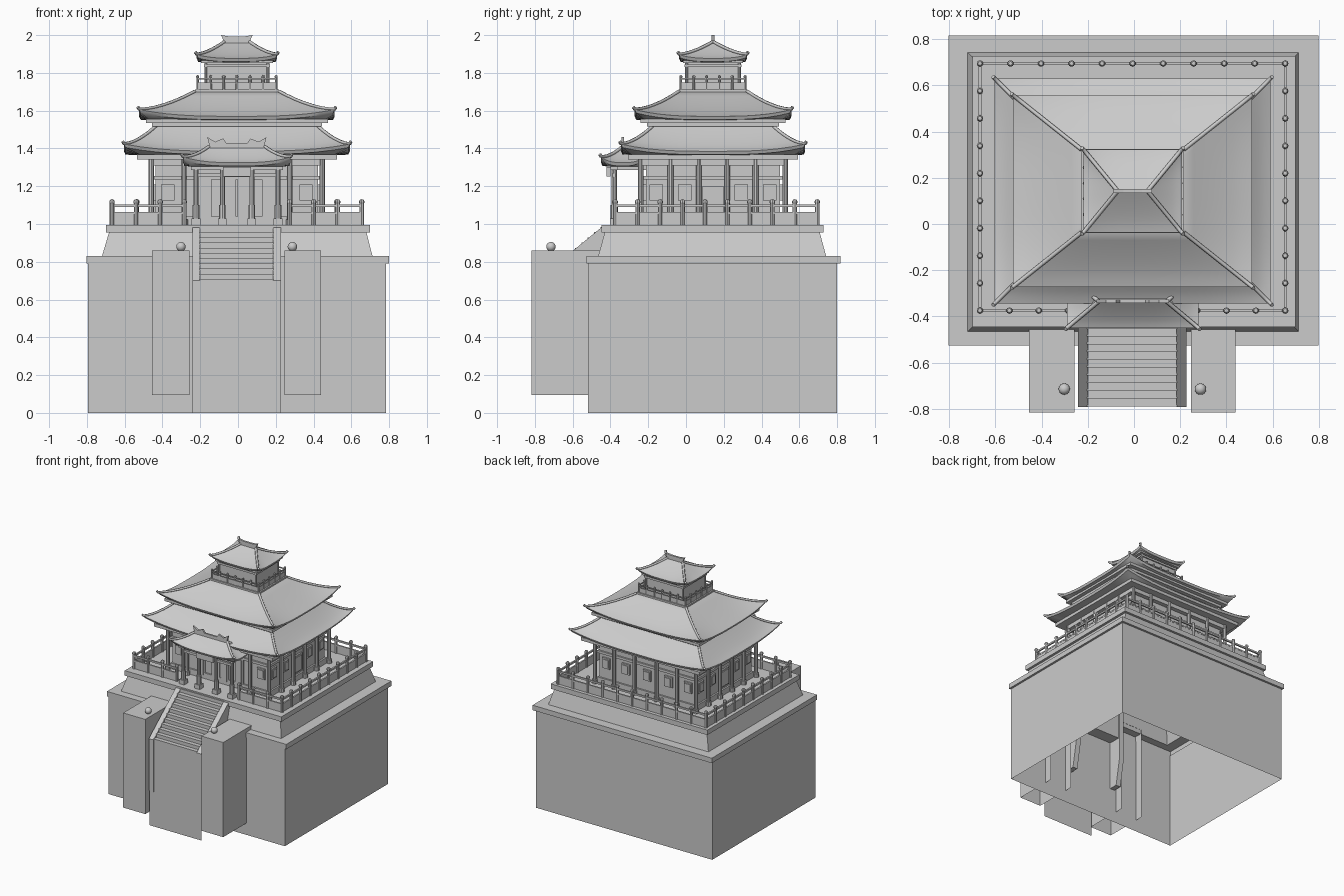
import bpy, bmesh, math
from mathutils import Matrix, Vector

if "Cube" in bpy.data.objects:
    bpy.data.objects.remove(bpy.data.objects["Cube"])

CX, CY = -0.006, 0.143          # centre of the building in plan


def finish(name, bm, smooth=False):
    me = bpy.data.meshes.new(name)
    bm.to_mesh(me)
    bm.free()
    ob = bpy.data.objects.new(name, me)
    bpy.context.collection.objects.link(ob)
    if smooth:
        bpy.context.view_layer.objects.active = ob
        ob.select_set(True)
        bpy.ops.object.shade_smooth_by_angle(angle=math.radians(35))
        ob.select_set(False)
    return ob


def box(bm, x0, x1, y0, y1, z0, z1):
    m = Matrix.Translation(((x0 + x1) / 2, (y0 + y1) / 2, (z0 + z1) / 2)) @ Matrix.Diagonal((x1 - x0, y1 - y0, z1 - z0, 1))
    bmesh.ops.create_cube(bm, size=1, matrix=m)


def cyl(bm, x, y, z0, z1, r, n=10):
    bmesh.ops.create_cone(bm, cap_ends=True, segments=n, radius1=r, radius2=r, depth=z1 - z0,
                          matrix=Matrix.Translation((x, y, (z0 + z1) / 2)))


def ball(bm, x, y, z, r, n=8):
    bmesh.ops.create_uvsphere(bm, u_segments=n, v_segments=n // 2 + 1, radius=r, matrix=Matrix.Translation((x, y, z)))


def loft(name, rings, smooth=False, cap=True):
    bm = bmesh.new()
    vs = [[bm.verts.new(p) for p in r] for r in rings]
    n = len(vs[0])
    for a, b in zip(vs, vs[1:]):
        for i in range(n):
            j = (i + 1) % n
            bm.faces.new((a[i], a[j], b[j], b[i]))
    if cap:
        bm.faces.new(vs[-1])
    bmesh.ops.remove_doubles(bm, verts=bm.verts, dist=1e-5)
    bmesh.ops.recalc_face_normals(bm, faces=bm.faces)
    return finish(name, bm, smooth)


def extrude(name, pts, axis, a, b):
    """Prism from a 2D profile: axis 'y' takes (x,z) points, axis 'x' takes (y,z) points."""
    put = (lambda p, t: (p[0], t, p[1])) if axis == 'y' else (lambda p, t: (t, p[0], p[1]))
    bm = bmesh.new()
    f = bm.faces.new([bm.verts.new(put(p, a)) for p in pts])
    new = bmesh.ops.extrude_face_region(bm, geom=[f])['geom']
    d = Vector((0, b - a, 0)) if axis == 'y' else Vector((b - a, 0, 0))
    bmesh.ops.translate(bm, verts=[g for g in new if isinstance(g, bmesh.types.BMVert)], vec=d)
    bmesh.ops.recalc_face_normals(bm, faces=bm.faces)
    return finish(name, bm)


def roof(name, cx, cy, e, t, z0, z1, lift, under):
    """Concave hip roof with lifted corners, eave board, soffit and hip ridges."""
    n, m = 14, 7

    def ring(hx, hy, z, k):
        pts = []
        for sx, sy, dx, dy in ((-1, -1, 1, 0), (1, -1, 0, 1), (1, 1, -1, 0), (-1, 1, 0, -1)):
            for i in range(n):
                u = 2 * i / n
                w = abs(u - 1) ** 3
                pts.append((cx + hx * (sx + dx * u), cy + hy * (sy + dy * u), z + lift * w * k))
        return pts

    def at(v):
        return (e[0] + (t[0] - e[0]) * v, e[1] + (t[1] - e[1]) * v, z0 + (z1 - z0) * v ** 1.25, (1 - v) ** 2)
    rings = [ring(under[0], under[1], z0 - 0.02, 0), ring(e[0] - .008, e[1] - .008, z0 - 0.018, 1)]
    rings += [ring(*at(i / m)) for i in range(m + 1)]
    loft(name, rings, True, cap=t[1] > 0)
    # hip ridges with upturned tips
    cu = bpy.data.curves.new(name + "_hip_ridges", 'CURVE')
    cu.dimensions = '3D'
    cu.bevel_depth, cu.bevel_resolution, cu.use_fill_caps = 0.009, 1, True
    for sx in (-1, 1):
        for sy in (-1, 1):
            path = [(cx + sx * (e[0] + .006), cy + sy * (e[1] + .006), z0 + lift + .013)]
            for i in range(m + 1):
                hx, hy, z, k = at(i / m)
                path.append((cx + sx * hx, cy + sy * hy, z + lift * k + .003))
            s = cu.splines.new('POLY')
            s.points.add(len(path) - 1)
            for p, c in zip(s.points, path):
                p.co = (*c, 1)
    ob = bpy.data.objects.new(name + "_hip_ridges", cu)
    bpy.context.collection.objects.link(ob)


def railing(bm, p, q, n, z, h, r):
    """Straight run of posts with ball tops, two rails and a low panel."""
    for i in range(n + 1):
        x, y = p[0] + (q[0] - p[0]) * i / n, p[1] + (q[1] - p[1]) * i / n
        cyl(bm, x, y, z, z + h * .85, r, 8)
        ball(bm, x, y, z + h * .9, r * 1.25)
    x0, x1, y0, y1 = min(p[0], q[0]), max(p[0], q[0]), min(p[1], q[1]), max(p[1], q[1])
    for a, b, w in ((.7, .8, .5), (.42, .5, .5), (0, .42, .35)):
        box(bm, x0 - r * w, x1 + r * w, y0 - r * w, y1 + r * w, z + h * a, z + h * b)


# hollow stone base with ledge, battered plinth and terrace slab
def rect(x0, x1, y0, y1, z):
    return [(x0, y0, z), (x1, y0, z), (x1, y1, z), (x0, y1, z)]


body, ledge = (-.795, .783, -.52, .80), (-.803, .80, -.527, .817)
slab = (-.70, .70, -.447, .727)
loft("stone_base", [rect(*body, 0), rect(*body, .79), rect(*ledge, .79), rect(*ledge, .83),
                    rect(-.72, .712, -.465, .742, .83), rect(-.683, .68, -.43, .708, .955),
                    rect(*slab, .955), rect(*slab, .995)])

# stair: steps, front panel, sloping cheeks
N, ya, yb, za, zb = 11, -.42, -.79, .985, .68
steps = []
for i in range(N):
    z = za + (zb - za) * i / N
    steps += [(ya + (yb - ya) * i / N, z), (ya + (yb - ya) * (i + 1) / N, z)]
extrude("stair_steps", steps + [(yb, zb), (ya, zb)], 'x', -.203, .187)
bm = bmesh.new()
bm.faces.new([bm.verts.new(c) for c in ((-.24, yb, 0), (.226, yb, 0), (.226, yb, zb), (-.24, yb, zb))])
finish("stair_front_panel", bm)
for nm, a, b in (("left", -.242, -.2), ("right", .185, .228)):
    extrude("stair_cheek_" + nm, [(-.41, .985), (-.45, .98), (-.793, .70), (-.793, .28), (-.45, .28), (-.41, .5)], 'x', a, b)

# side piers, open below and behind, with ball tops
for nm, a, b, bx in (("left", -.455, -.257, -.302), ("right", .246, .44, .288)):
    bm = bmesh.new()
    box(bm, a, b, -.817, -.455, .095, .86)
    bmesh.ops.recalc_face_normals(bm, faces=bm.faces)
    bmesh.ops.delete(bm, geom=[f for f in bm.faces if f.normal.z < -.5 or f.normal.y > .5], context='FACES_ONLY')
    finish("pier_" + nm, bm)
    bm = bmesh.new()
    ball(bm, bx, -.715, .88, .025, 16)
    finish("pier_ball_" + nm, bm, True)

# terrace railing, open at the stair
X0, X1, Y0, Y1, T = -.667, .655, -.375, .695, .995
bm = bmesh.new()
railing(bm, (X0, Y1), (X1, Y1), 10, T, .135, .012)
for x in (X0, X1):
    railing(bm, (x, Y0), (x, Y1), 9, T, .135, .012)
railing(bm, (X0, Y0), (-.285, Y0), 3, T, .135, .012)
railing(bm, (.273, Y0), (X1, Y0), 3, T, .135, .012)
finish("terrace_railing", bm, True)

# main hall walls and beams
bm = bmesh.new()


def cbox(hx, hy, z0, z1):
    box(bm, CX - hx, CX + hx, CY - hy, CY + hy, z0, z1)


cbox(.43, .355, T, 1.37)
cbox(.443, .368, T, 1.04)
cbox(.443, .368, 1.235, 1.255)
cbox(.465, .39, 1.31, 1.345)
cbox(.53, .45, 1.342, 1.368)
cbox(.412, .30, 1.37, 1.54)
cbox(.45, .35, 1.515, 1.535)
cbox(.482, .383, 1.535, 1.557)
finish("hall_walls", bm)

# hall columns
bm = bmesh.new()
cols = set()
for s in (-1, 1):
    cols |= {(s * .453, d) for d in (-.383, -.225, -.075, .075, .225, .383)}
    cols |= {(s * .28, .383), (s * .28, -.383), (s * .1, .383)}
for x, y in sorted(cols):
    cyl(bm, CX + x, CY + y, T, 1.345, .015)
    cyl(bm, CX + x, CY + y, T, T + .03, .022)
finish("hall_columns", bm, True)

# framed windows on all four walls, doors at the front
bm = bmesh.new()


def window(u, side, w=.035, z0=1.125, z1=1.21):
    for g, d in ((0, .012), (-.011, .018)):
        if side in 'fb':
            s = -1 if side == 'f' else 1
            y = CY + s * .355
            box(bm, CX + u - w - g, CX + u + w + g, y - d, y + d, z0 - g, z1 + g)
        else:
            s = -1 if side == 'l' else 1
            x = CX + s * .43
            box(bm, x - d, x + d, CY + u - w - g, CY + u + w + g, z0 - g, z1 + g)


for s in (-1, 1):
    window(s * .366, 'f')
    window(s * .366, 'b')
    window(s * .19, 'b')
    for side in 'lr':
        window(s * .15, side)
        window(s * .30, side)
window(0, 'b')
window(0, 'l', .055, 1.06, 1.2)
window(0, 'r', .055, 1.06, 1.2)
for u in (-.17, -.04, .04, .17):
    window(u, 'f', .036, 1.01, 1.24)
finish("windows_and_doors", bm)

# main roofs
roof("lower_roof", CX, CY, (.598, .488), (.41, .30), 1.385, 1.533, .038, (.51, .43))
roof("upper_roof", CX, CY, (.518, .415), (.222, .18), 1.57, 1.70, .036, (.46, .36))

# porch columns, beams and sign board
bm = bmesh.new()
for x in (-.222, -.083, .073, .212):
    cyl(bm, x, -.38, T, 1.31, .014)
    cyl(bm, x, -.38, T, 1.10, .019)
    box(bm, x - .023, x + .023, -.403, -.357, T, 1.03)
finish("porch_columns", bm, True)
bm = bmesh.new()
box(bm, -.25, .238, -.40, -.36, 1.285, 1.312)
for x in (-.222, .212):
    box(bm, x - .015, x + .015, -.38, -.2, 1.285, 1.312)
box(bm, -.235, .225, -.388, -.372, 1.25, 1.268)
box(bm, -.08, .07, -.42, -.40, 1.252, 1.302)
finish("porch_beams", bm)
roof("porch_roof", -.006, -.335, (.285, .115), (.147, 0), 1.325, 1.408, .03, (.25, .08))


def crest(name, half, y, t):
    extrude(name, [(CX + x, z) for x, z in half] + [(CX - x, z) for x, z in reversed(half)], 'y', y - t, y + t)


crest("porch_ridge_crest", [(-.14, 1.395), (-.157, 1.46), (-.115, 1.435), (-.072, 1.453), (-.055, 1.428)], -.335, .007)

# top pavilion with balcony
bm = bmesh.new()
cbox(.222, .182, 1.69, 1.712)
cbox(.165, .14, 1.71, 1.86)
cbox(.175, .15, 1.83, 1.845)
cbox(.19, .16, 1.852, 1.866)
for sx in (-1, 1):
    for sy in (-1, 1):
        cyl(bm, CX + sx * .165, CY + sy * .14, 1.71, 1.855, .008)
finish("pavilion_walls", bm)
bm = bmesh.new()
for s in (-1, 1):
    railing(bm, (CX - .208, CY + s * .17), (CX + .208, CY + s * .17), 6, 1.712, .075, .007)
    railing(bm, (CX + s * .208, CY - .17), (CX + s * .208, CY + .17), 5, 1.712, .075, .007)
finish("balcony_railing", bm, True)
roof("top_roof", CX, CY, (.213, .18), (.065, 0), 1.877, 1.963, .02, (.17, .14))
crest("top_ridge_crest", [(-.062, 1.95), (-.083, 2.0), (-.04, 1.993)], CY, .008)
